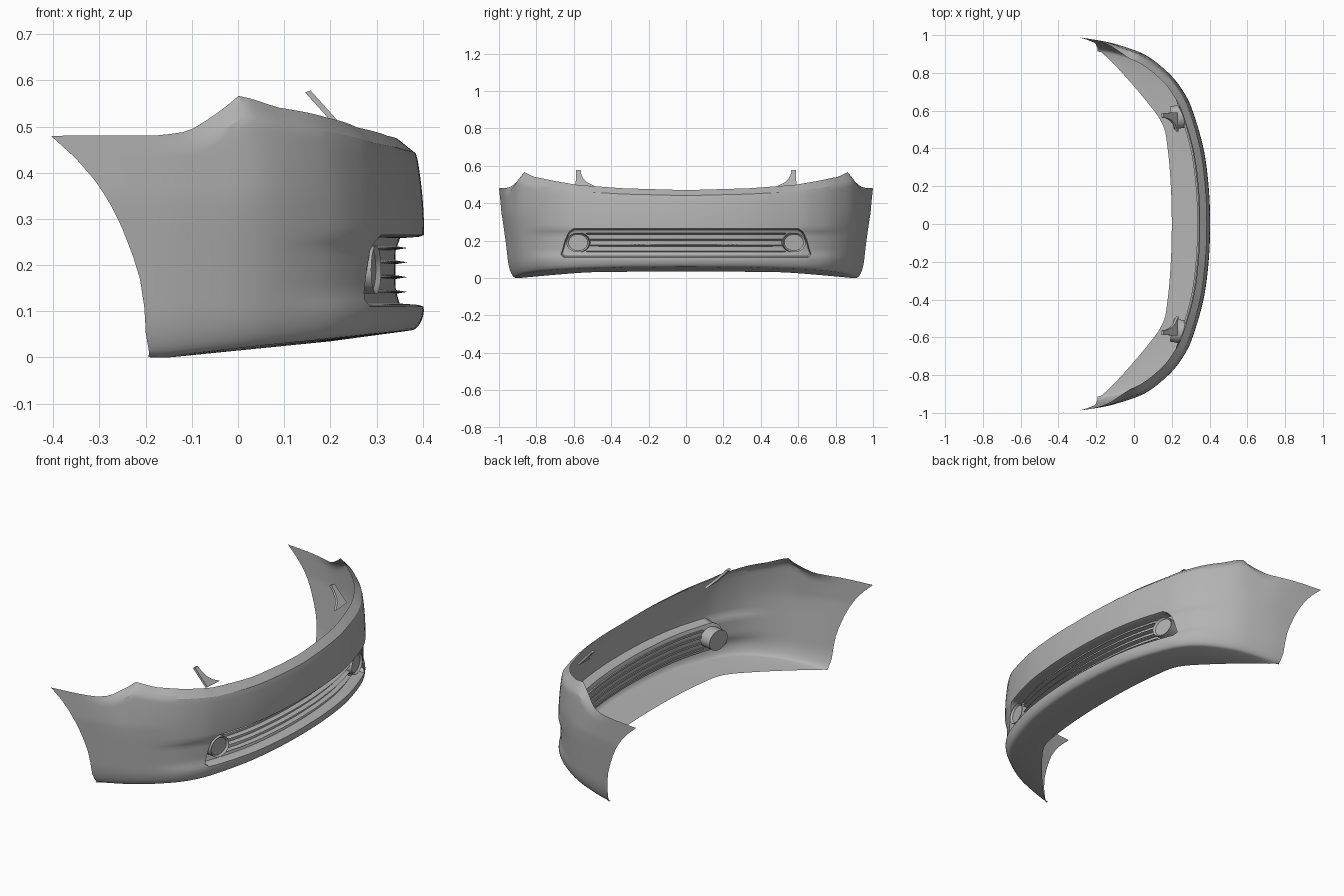
import bpy, bmesh, math
from mathutils import Vector, Matrix

old = bpy.data.objects.get("Cube")
if old:
    bpy.data.objects.remove(old)

grey = bpy.data.materials.new("primer_grey")
grey.use_nodes = True
colour = (0.45, 0.45, 0.45, 1)
grey.diffuse_color = colour
grey.node_tree.nodes["Principled BSDF"].inputs["Base Color"].default_value = colour


def finish(bm, name, angle=35):
    bmesh.ops.recalc_face_normals(bm, faces=bm.faces)
    mesh = bpy.data.meshes.new(name)
    bm.to_mesh(mesh)
    bm.free()
    mesh.materials.append(grey)
    ob = bpy.data.objects.new(name, mesh)
    bpy.context.collection.objects.link(ob)
    bpy.ops.object.select_all(action='DESELECT')
    bpy.context.view_layer.objects.active = ob
    ob.select_set(True)
    bpy.ops.object.shade_smooth_by_angle(angle=math.radians(angle))
    return ob


def lookup(table, v):
    """Linear interpolation in a list of (key, value) pairs."""
    if v <= table[0][0]:
        return table[0][1]
    for (a, p), (b, q) in zip(table, table[1:]):
        if v <= b:
            return p + (q - p) * (v - a) / (b - a)
    return table[-1][1]


def smooth(a, b, v):
    k = min(1, max(0, (v - a) / (b - a)))
    return k * k * (3 - 2 * k)


class Path:
    """Smooth curve in plan, starting on the centre line, measured by length."""

    def __init__(self, pts):
        c = [Vector((pts[1][0], -pts[1][1]))] + [Vector(p) for p in pts]
        c.append(2 * c[-1] - c[-2])
        dense = []
        for a, b, d, e in zip(c, c[1:], c[2:], c[3:]):
            for k in range(16):
                t = k / 16
                dense.append(0.5 * (2 * b + (d - a) * t + (2 * a - 5 * b + 4 * d - e) * t * t
                                    + (3 * b - a - 3 * d + e) * t ** 3))
        dense.append(c[-2])
        s, self.table = 0, [(0, dense[0])]
        for p, q in zip(dense, dense[1:]):
            s += (q - p).length
            self.table.append((s, q))
        self.length = s

    def at(self, s, inward=0):
        p = lookup(self.table, s)
        tan = lookup(self.table, s + 0.02) - lookup(self.table, max(0, s - 0.02))
        if s < 0.02:
            tan = Vector((0, 1))
        tan.normalize()
        return p + inward * Vector((-tan.y, tan.x))

    def s_at_x(self, x):
        return lookup([(-p.x, s) for s, p in self.table], -x)

    def s_at_y(self, y):
        return lookup([(p.y, s) for s, p in self.table], y)


outer = Path([(.403, 0), (.395, .2), (.368, .4), (.31, .6), (.262, .7), (.185, .8),
              (.055, .9), (-.1, .955), (-.25, .982), (-.405, 1)])
floor_edge = Path([(.2, 0), (.195, .2), (.178, .4), (.15, .53), (.05, .67), (-.1, .84), (-.19, .925)])
TOP_EDGE = [(0, .47), (.35, .48), (.6, .498), (.74, .52), (.86, .542), (.915, .567),
            (.94, .52), (.955, .49), (.97, .481), (1, .48)]
REAR_EDGE = [(.01, -.185), (.05, -.195), (.11, -.2), (.17, -.21), (.22, -.226), (.28, -.25),
             (.33, -.275), (.38, -.307), (.43, -.35), (.48, -.405)]
MOUTH_END = [(.11, .655), (.125, .672), (.2, .652), (.245, .632), (.265, .6)]
LOW, HIGH, MOUTH_U = .11, .265, .5
HALF, LOWER, MIDDLE, UPPER = 60, 8, 10, 14
MOUTH_COLS = int(HALF * MOUTH_U)


def along(u, z):
    mouth = outer.s_at_y(lookup(MOUTH_END, z))
    end = outer.s_at_x(lookup(REAR_EDGE, z))
    if u <= MOUTH_U:
        return u / MOUTH_U * mouth
    return mouth + (u - MOUTH_U) / (1 - MOUTH_U) * (end - mouth)


def column(u):
    """Points of the skin from the floor's inner edge up to the top edge."""
    low = max(.002, .018 + .1 * outer.at(along(u, .03)).x)
    high = lookup(TOP_EDGE, outer.at(along(u, .48)).y)
    inner = floor_edge.at(u * floor_edge.length)
    pts = [Vector((inner.x, inner.y, max(0, .015 + .1 * inner.x)))]
    for k in range(LOWER + MIDDLE + UPPER + 1):
        if k <= LOWER:
            q = (k / LOWER) ** 1.6
            z = low + (LOW - low) * q
            inset = .03 * (1 - math.sqrt(1 - (1 - q) ** 2))
        elif k <= LOWER + MIDDLE:
            q = (k - LOWER) / MIDDLE
            z, inset = LOW + (HIGH - LOW) * q, 0
        else:
            q = (k - LOWER - MIDDLE) / UPPER
            z = HIGH + (high - HIGH) * q
            inset = .016 * (q / .85) ** 2 + max(0, q - .85) * .22
        s = along(u, z)
        y = outer.at(s).y
        if k > LOWER + MIDDLE:
            inset *= 1 - smooth(.92, .985, y)
        # flank leans in below, with a shallow groove fading out to the side
        inset += .03 * max(0, 1 - z / .35) * smooth(.7, .95, y)
        groove = smooth(LOW - .01, .15, z) * (1 - smooth(.235, HIGH, z))
        inset += .01 * groove * (1 - smooth(.72, .9, y))
        p = outer.at(s, inset)
        pts.append(Vector((p.x, p.y, z)))
    return pts


# Bumper skin with floor lip
bm = bmesh.new()
half = [column(i / HALF) for i in range(HALF + 1)]
grid = []
for i in range(-HALF, HALF + 1):
    side = -1 if i < 0 else 1
    grid.append([bm.verts.new((p.x, side * p.y, p.z)) for p in half[abs(i)]])
mouth = []
for i in range(2 * HALF):
    for k in range(len(grid[0]) - 1):
        f = bm.faces.new((grid[i][k], grid[i + 1][k], grid[i + 1][k + 1], grid[i][k + 1]))
        if abs(i + .5 - HALF) < MOUTH_COLS and LOWER < k <= LOWER + MIDDLE:
            mouth.append(f)
# Grille recess: a narrow rolled rim, then the back panel
for depth, squeeze in ((.012, .95), (.04, .96)):
    new = bmesh.ops.extrude_face_region(bm, geom=mouth)["geom"]
    bmesh.ops.delete(bm, geom=mouth, context='FACES')
    mouth = [g for g in new if isinstance(g, bmesh.types.BMFace)]
    for v in [g for g in new if isinstance(g, bmesh.types.BMVert)]:
        v.co.x -= depth
        v.co.z = .188 + (v.co.z - .188) * squeeze
        v.co.y *= .995
finish(bm, "bumper_skin", 32)

# Grille slats: thin wedges following the bumper's curve
for n, z in enumerate((.142, .174, .206, .237)):
    bm = bmesh.new()
    rings = []
    reach = outer.s_at_y(.545)
    for i in range(-24, 25):
        side = -1 if i < 0 else 1
        ring = []
        for inset, dz in ((.036, 0), (.068, .005), (.068, -.005)):
            p = outer.at(abs(i) / 24 * reach, inset)
            ring.append(bm.verts.new((p.x, side * p.y, z + dz)))
        rings.append(ring)
    for a, b in zip(rings, rings[1:]):
        for k in range(3):
            bm.faces.new((a[k], b[k], b[k - 2], a[k - 2]))
    bm.faces.new(rings[0])
    bm.faces.new(rings[-1])
    finish(bm, f"grille_slat_{n + 1}")

for side, label in ((1, "left"), (-1, "right")):
    # Fog lamp: oval barrel with a raised rim around a set-back lens
    bm = bmesh.new()
    bmesh.ops.create_cone(bm, cap_ends=True, segments=40, radius1=1, radius2=1, depth=.1)
    front = max(bm.faces, key=lambda f: f.calc_center_median().z)
    bmesh.ops.inset_individual(bm, faces=[front], thickness=.16)
    bmesh.ops.translate(bm, verts=front.verts, vec=(0, 0, -.01))
    bm.transform(Matrix.Translation((.25, side * .57, .19))
                 @ Matrix.Rotation(side * math.radians(10), 4, 'Z')
                 @ Matrix.Rotation(math.radians(90), 4, 'Y')
                 @ Matrix.Diagonal((.052, .062, 1, 1)))
    finish(bm, f"{label}_fog_lamp")

    # Mounting tab: leaning fin with a curved inner edge
    bm = bmesh.new()
    outline = [(.59, .495), (.588, .578), (.563, .578), (.56, .555), (.548, .53), (.528, .511), (.49, .492)]
    face = bm.faces.new([bm.verts.new((.232 - .9 * (z - .495), side * y, z)) for y, z in outline])
    new = bmesh.ops.extrude_face_region(bm, geom=[face])["geom"]
    bmesh.ops.translate(bm, verts=[g for g in new if isinstance(g, bmesh.types.BMVert)], vec=(-.012, 0, -.004))
    finish(bm, f"{label}_mounting_tab")
